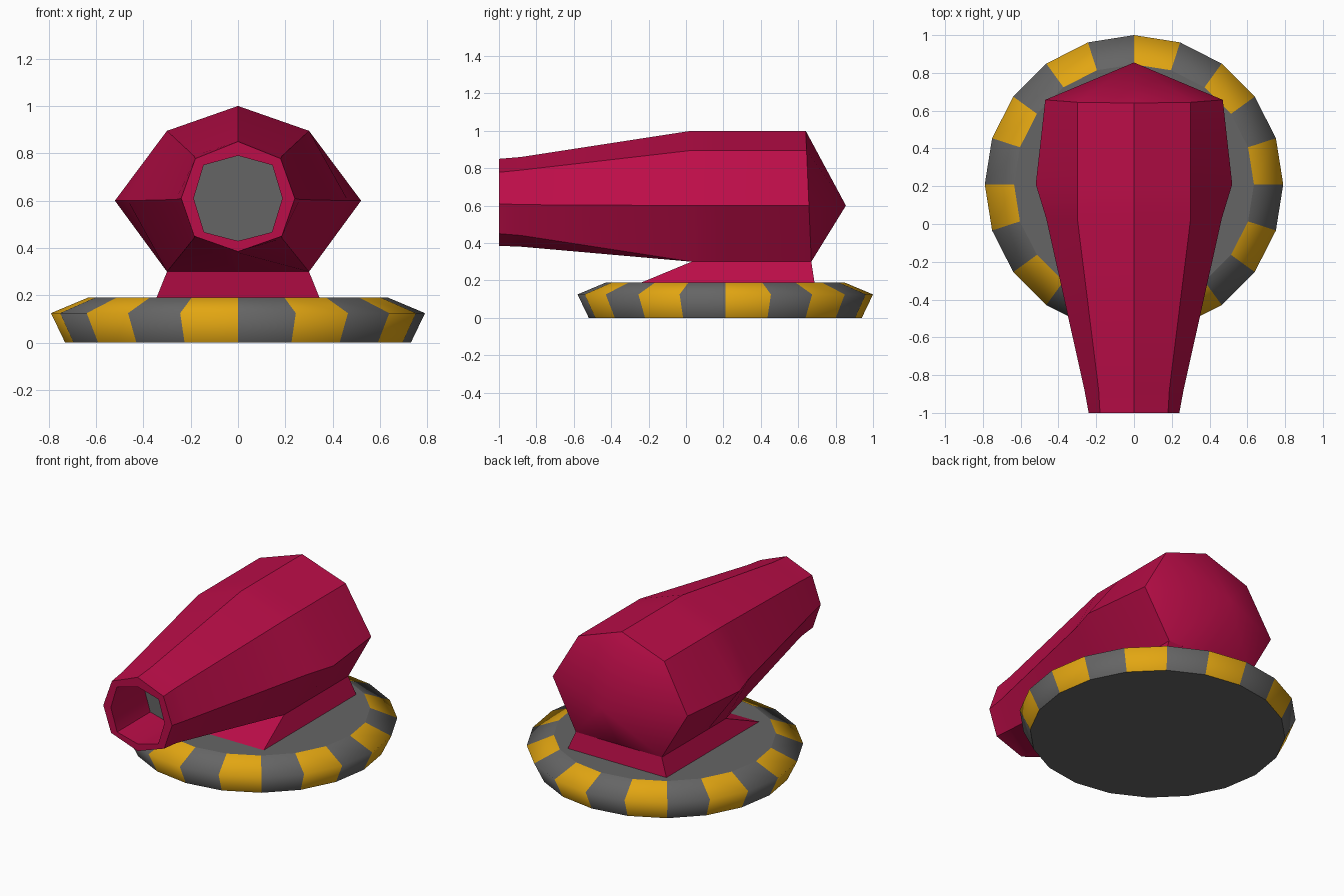
import bpy, bmesh, math

if "Cube" in bpy.data.objects:
    bpy.data.objects.remove(bpy.data.objects["Cube"])


def material(name, color):
    m = bpy.data.materials.new(name)
    m.diffuse_color = (*color, 1)
    m.use_nodes = True
    m.node_tree.nodes["Principled BSDF"].inputs["Base Color"].default_value = m.diffuse_color
    return m


RED = material("crimson", (0.5, 0.004, 0.065))
GREY = material("grey", (0.13, 0.13, 0.13))
YELLOW = material("yellow", (0.76, 0.38, 0.006))


def finish(bm, name, mats, angle=None):
    bmesh.ops.recalc_face_normals(bm, faces=bm.faces)
    me = bpy.data.meshes.new(name)
    bm.to_mesh(me)
    bm.free()
    ob = bpy.data.objects.new(name, me)
    bpy.context.collection.objects.link(ob)
    for m in mats:
        me.materials.append(m)
    if angle is not None:
        bpy.ops.object.select_all(action='DESELECT')
        ob.select_set(True)
        bpy.context.view_layer.objects.active = ob
        bpy.ops.object.shade_smooth_by_angle(angle=math.radians(angle))
    return ob


def bridge(bm, a, b):
    n = len(a)
    return [bm.faces.new((a[i], a[(i + 1) % n], b[(i + 1) % n], b[i])) for i in range(n)]


# Striped turntable: 20 sides, alternating yellow and grey
N, CY = 20, 0.21
bm = bmesh.new()
rings = []
for r, z in ((0.73, 0.0), (0.79, 0.125), (0.635, 0.19)):
    ring = []
    for k in range(N):
        a = math.pi / 2 - k * math.tau / N
        ring.append(bm.verts.new((r * math.cos(a), CY + r * math.sin(a), z)))
    rings.append(ring)
for a, b in zip(rings, rings[1:]):
    for k, f in enumerate(bridge(bm, a, b)):
        f.material_index = 1 - k % 2
        f.smooth = True
for ring in (rings[0], rings[-1]):
    cap = bm.faces.new(ring)
    for e in cap.edges:
        e.smooth = False
finish(bm, "turntable", [GREY, YELLOW])

# Barrel: lofted eight-sided sections, mirrored from half outlines (x, z)
def breech(w):
    return [(0, 1.0), (0.3, 0.895), (w, 0.6), (0.3, 0.3), (0, 0.3)]


collar = [(0, 0.86), (0.187, 0.79), (0.262, 0.605), (0.187, 0.44), (0, 0.38)]
muzzle = [(0, 0.85), (0.18, 0.778), (0.24, 0.61), (0.185, 0.45), (0, 0.385)]
bore = [(0, 0.79), (0.145, 0.75), (0.187, 0.61), (0.143, 0.467), (0, 0.43)]

bm = bmesh.new()


def section(y, half, lean=0.0):
    pts = half + [(-x, z) for x, z in half[3:0:-1]]
    return [bm.verts.new((x, y + lean * (1 - z), z)) for x, z in pts]


rings = [section(0.64, breech(0.47), 0.043), section(0.21, breech(0.52)),
         section(0.03, breech(0.465)), section(-0.88, collar),
         section(-1.0, muzzle), section(-1.0, bore), section(-0.67, bore)]
for a, b in zip(rings, rings[1:]):
    bridge(bm, a, b)
bm.faces.new(rings[-1]).material_index = 1
# Pointed rear end
tip = bm.verts.new((0, 0.855, 0.6))
back = rings[0]
for i in range(8):
    bm.faces.new((back[i], back[(i + 1) % 8], tip))
finish(bm, "barrel", [RED, GREY], 35)

# Flared mount between barrel and turntable
bm = bmesh.new()
loops = []
for x, y0, y1, z in ((0.345, -0.24, 0.687, 0.188), (0.3, 0.03, 0.67, 0.3)):
    loops.append([bm.verts.new(p) for p in
                  ((-x, y0, z), (x, y0, z), (x, y1, z), (-x, y1, z))])
bridge(bm, *loops)
finish(bm, "mount", [RED])
